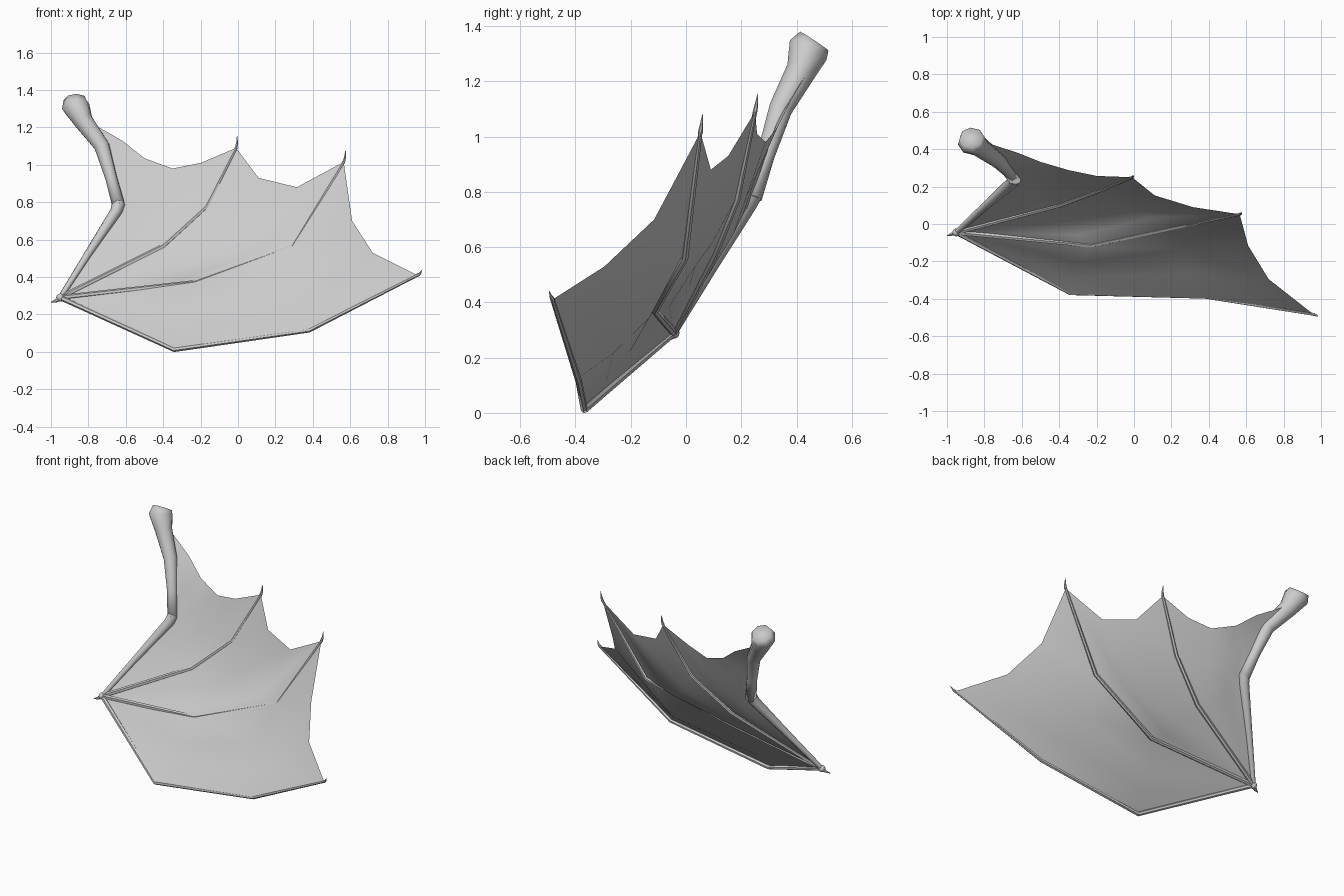
import bpy, bmesh, math
from mathutils import Vector

if "Cube" in bpy.data.objects:
    bpy.data.objects.remove(bpy.data.objects["Cube"])


def finish(name, bm, angle=50):
    bmesh.ops.recalc_face_normals(bm, faces=bm.faces[:])
    me = bpy.data.meshes.new(name)
    bm.to_mesh(me)
    bm.free()
    ob = bpy.data.objects.new(name, me)
    bpy.context.collection.objects.link(ob)
    bpy.ops.object.select_all(action='DESELECT')
    ob.select_set(True)
    bpy.context.view_layer.objects.active = ob
    bpy.ops.object.shade_smooth_by_angle(angle=math.radians(angle))
    return ob


def tube(name, pts, radii, sides=6, angle=50):
    """Tapered limb swept along a path with capped ends."""
    pts = [Vector(p) for p in pts]
    bm = bmesh.new()
    rings, up = [], Vector((0.1, -0.85, 0.5))
    for i, (p, r) in enumerate(zip(pts, radii)):
        a = (p - pts[i - 1]).normalized() if i else Vector()
        b = (pts[i + 1] - p).normalized() if i + 1 < len(pts) else Vector()
        t = (a + b).normalized()
        up = (up - t * up.dot(t)).normalized()
        side = t.cross(up)
        rings.append([bm.verts.new(p + r * (up * math.cos(k * math.tau / sides)
                                            + side * math.sin(k * math.tau / sides)))
                      for k in range(sides)])
    for r0, r1 in zip(rings, rings[1:]):
        for k in range(sides):
            j = (k + 1) % sides
            bm.faces.new((r0[k], r0[j], r1[j], r1[k]))
    bm.faces.new(rings[0])
    bm.faces.new(rings[-1])
    return finish(name, bm, angle)


def sample(line, t):
    f = t * (len(line) - 1)
    i = min(int(f), len(line) - 2)
    return Vector(line[i]).lerp(Vector(line[i + 1]), f - i)


wrist = (-0.95, -0.045, 0.29)

# Finger paths from wrist to tip, with claw point and how far the skin lies in front
fingers = {
    "inner_finger": ([wrist, (-0.40, 0.10, 0.565), (-0.17, 0.185, 0.775), (-0.01, 0.25, 1.09)],
                     (-0.005, 0.26, 1.155), 0.004),
    "middle_finger": ([wrist, (-0.23, -0.113, 0.37), (0.29, -0.003, 0.56), (0.565, 0.052, 1.015)],
                      (0.575, 0.06, 1.08), 0.012),
    "leading_finger": ([wrist, (-0.34, -0.368, 0.012), (0.38, -0.388, 0.115), (0.96, -0.483, 0.41)],
                       (0.985, -0.495, 0.44), 0.012),
}
for name, (path, claw, _) in fingers.items():
    tube(name, path, [0.014, 0.0135, 0.012, 0.008])
    base, tip = Vector(path[-1]), Vector(claw)
    bend = base.lerp(tip, 0.45) + Vector((0.003, 0, -0.003))
    tube(name.replace("finger", "claw"), [base, bend, tip], [0.009, 0.006, 0.001])

# Upper arm with thick rounded shoulder, then forearm
elbow = (-0.637, 0.24, 0.78)
tube("upper_arm", [(-0.870, 0.464, 1.345), (-0.868, 0.442, 1.312), (-0.828, 0.415, 1.235),
                   (-0.728, 0.342, 1.10), (-0.678, 0.288, 0.93), elbow],
     [0.062, 0.076, 0.055, 0.043, 0.033, 0.036], 8, 100)
tube("forearm", [(-0.637, 0.243, 0.795), (-0.652, 0.222, 0.75), (-0.80, 0.092, 0.525), wrist],
     [0.036, 0.032, 0.021, 0.014], 8, 60)

# Wrist knuckle and thumb claw
bm = bmesh.new()
bmesh.ops.create_uvsphere(bm, u_segments=8, v_segments=6, radius=0.022)
bmesh.ops.translate(bm, verts=bm.verts[:], vec=wrist)
finish("wrist_knuckle", bm)
tube("thumb_claw", [wrist, (-0.975, -0.055, 0.272), (-1.0, -0.062, 0.266)], [0.014, 0.009, 0.001])

# Membrane: each panel spans two bones and a scalloped trailing edge
front = Vector((0, -0.86, 0.5))
arm = [wrist, elbow, (-0.71, 0.342, 1.08), (-0.805, 0.44, 1.235)]
inner, middle, leading = ([Vector(path[0])] + [Vector(p) + front * lift for p in path[1:3]] + [Vector(path[3])]
                          for path, _, lift in fingers.values())
panels = [
    (arm, inner, [(-0.62, 0.38, 1.13), (-0.50, 0.332, 1.035), (-0.35, 0.288, 0.98), (-0.20, 0.257, 1.01)]),
    (inner, middle, [(0.11, 0.153, 0.93), (0.315, 0.09, 0.88)]),
    (middle, leading, [(0.61, -0.115, 0.70), (0.72, -0.295, 0.53)]),
]
bm = bmesh.new()
ROWS = 3
for left, right, edge in panels:
    trail = [left[-1]] + edge + [right[-1]]
    n = len(trail) - 1
    grid = []
    for i in range(ROWS + 1):
        t = i / ROWS
        row = []
        for j, p in enumerate(trail):
            s = j / n
            sag = Vector(p) - Vector(left[-1]).lerp(Vector(right[-1]), s)
            row.append(bm.verts.new(sample(left, t).lerp(sample(right, t), s) + sag * t))
        grid.append(row)
    for a, b in zip(grid, grid[1:]):
        for j in range(n):
            bm.faces.new((a[j], a[j + 1], b[j + 1], b[j]))
bmesh.ops.remove_doubles(bm, verts=bm.verts[:], dist=0.0005)
finish("wing_membrane", bm, 100)
